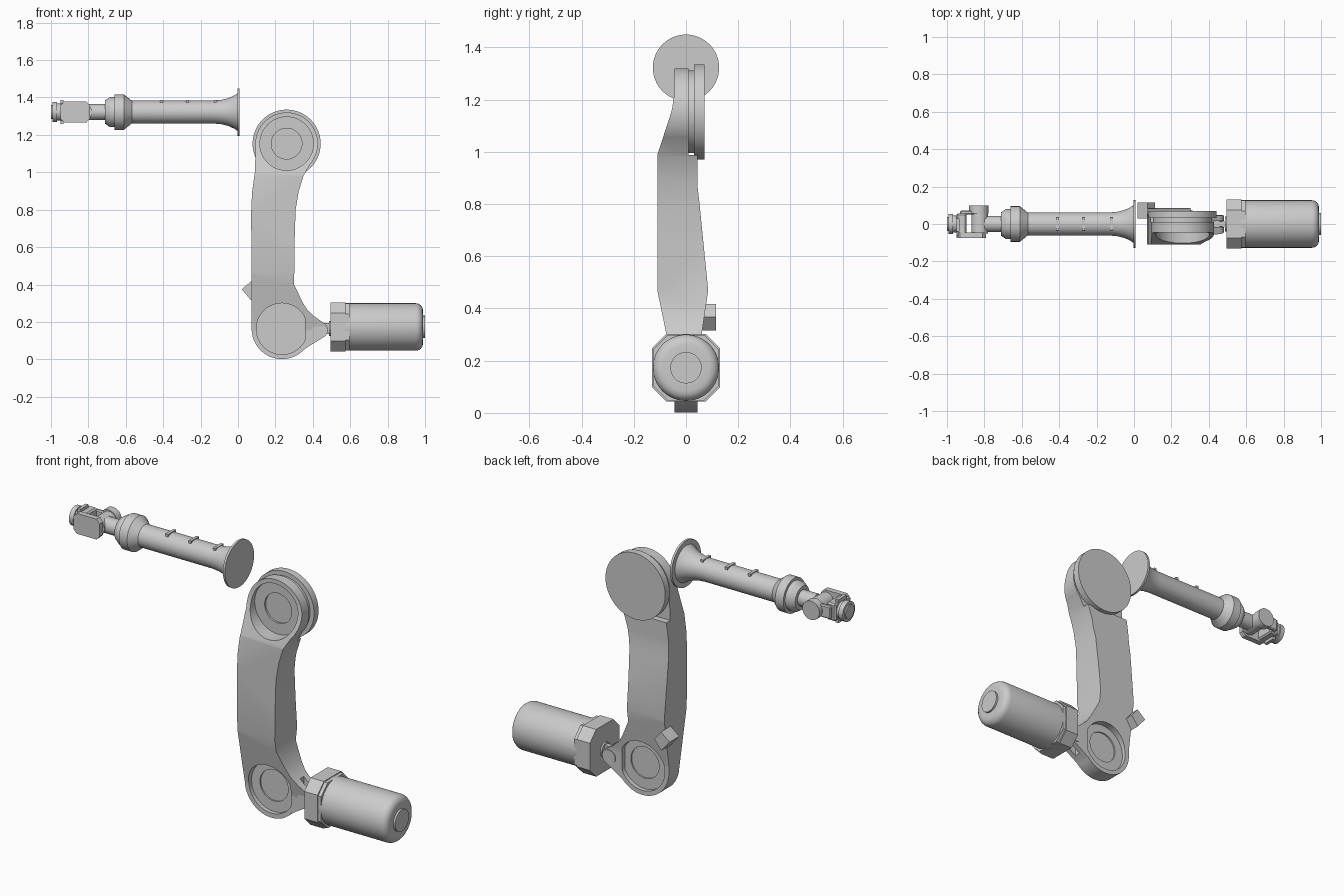
import bpy, bmesh
from math import sin, cos, pi, radians
from mathutils import Vector

if "Cube" in bpy.data.objects:
    bpy.data.objects.remove(bpy.data.objects["Cube"])


def finish(name, bm, smooth=True):
    bmesh.ops.remove_doubles(bm, verts=bm.verts, dist=1e-5)
    bmesh.ops.recalc_face_normals(bm, faces=bm.faces)
    me = bpy.data.meshes.new(name)
    bm.to_mesh(me)
    bm.free()
    ob = bpy.data.objects.new(name, me)
    bpy.context.collection.objects.link(ob)
    if smooth:
        shade(ob)
    return ob


def activate(ob):
    bpy.ops.object.select_all(action='DESELECT')
    ob.select_set(True)
    bpy.context.view_layer.objects.active = ob


def shade(ob):
    activate(ob)
    bpy.ops.object.shade_smooth_by_angle(angle=radians(28))


def arc(cx, cz, r, a0, a1, n):
    return [(cx + r * cos(radians(a0 + (a1 - a0) * i / n)),
             cz + r * sin(radians(a0 + (a1 - a0) * i / n))) for i in range(n + 1)]


def circle(cx, cz, r, n=64):
    return arc(cx, cz, r, 0, 360, n)[:-1]


def prism(name, pts, a, b, axis='y', smooth=True):
    """Extrude a 2D outline: (x,z) along y, or (y,z) along x."""
    bm = bmesh.new()
    place = {'y': lambda p, t: (p[0], t, p[1]), 'x': lambda p, t: (t, p[0], p[1])}[axis]
    lo = [bm.verts.new(place(p, a)) for p in pts]
    hi = [bm.verts.new(place(p, b)) for p in pts]
    bm.faces.new(lo)
    bm.faces.new(hi)
    for i in range(len(pts)):
        j = (i + 1) % len(pts)
        bm.faces.new((lo[i], lo[j], hi[j], hi[i]))
    return finish(name, bm, smooth)


def lathe(name, prof, z, n=48):
    """Spin an (x, radius) profile about a line along x."""
    bm = bmesh.new()
    rings = [[bm.verts.new((x, r * cos(2 * pi * i / n), z + r * sin(2 * pi * i / n)))
              for i in range(n)] for x, r in prof]
    for p, q in zip(rings, rings[1:]):
        for i in range(n):
            j = (i + 1) % n
            bm.faces.new((p[i], p[j], q[j], q[i]))
    bm.faces.new(rings[0])
    bm.faces.new(rings[-1])
    return finish(name, bm)


def box(name, x0, x1, y0, y1, z0, z1, bevel=0):
    bm = bmesh.new()
    bmesh.ops.create_cube(bm, size=1)
    for v in bm.verts:
        v.co = Vector(((x0 + x1) / 2 + v.co.x * (x1 - x0), (y0 + y1) / 2 + v.co.y * (y1 - y0),
                       (z0 + z1) / 2 + v.co.z * (z1 - z0)))
    if bevel:
        bmesh.ops.bevel(bm, geom=list(bm.edges), offset=bevel, segments=1, affect='EDGES')
    return finish(name, bm, False)


def boolean(ob, cutter, op='DIFFERENCE'):
    m = ob.modifiers.new('cut', 'BOOLEAN')
    m.object, m.operation, m.solver = cutter, op, 'EXACT'
    cutter.hide_render = True
    activate(ob)
    bpy.ops.object.modifier_apply(modifier=m.name)
    bpy.data.objects.remove(cutter)


# Upper arm: front outline intersected with side outline
TX, TZ, BX, BZ = 0.26, 1.153, 0.235, 0.163
PX, PZ = 0.435, 0.157
front = (arc(TX, TZ, 0.167, -42, 188, 40) + [(0.09, 1.0), (0.075, 0.89), (0.07, 0.78), (0.073, 0.45)]
         + arc(BX, BZ, 0.162, 180, 318, 28) + arc(PX, PZ, 0.045, -65, 60, 14)
         + [(0.41, 0.228), (0.37, 0.265), (0.345, 0.305), (0.30, 0.40), (0.303, 0.64),
            (0.308, 0.8), (0.325, 0.9), (0.35, 0.98)])
side = [(-0.045, -0.1), (0.045, -0.1), (0.045, 0.2), (0.06, 0.30), (0.085, 0.47), (0.052, 0.80),
        (0.045, 0.86), (0.045, 0.988), (0.01, 0.988), (0.01, 1.5), (-0.045, 1.5), (-0.045, 1.22),
        (-0.053, 1.165), (-0.065, 1.125), (-0.11, 0.988), (-0.11, 0.47), (-0.075, 0.30), (-0.045, 0.155)]
arm = prism('upper_arm', front, -0.3, 0.3, smooth=False)
boolean(arm, prism('side_cutter', side, -1, 1, 'x', False), 'INTERSECT')

# Bearing pockets: front top, and both sides at the bottom
boolean(arm, prism('top_pocket', circle(TX, TZ, 0.143), -0.3, -0.022, smooth=False))
boolean(arm, prism('top_bore', circle(TX, TZ, 0.082), -0.3, -0.012, smooth=False))
low = [(min(x, 0.358), z) for x, z in circle(BX, BZ, 0.137)]
for s in (-1, 1):
    boolean(arm, prism('low_pocket', low, s * 0.022, s * 0.3, smooth=False))
    boolean(arm, prism('low_bore', circle(BX, BZ + 0.007, 0.086), s * 0.014, s * 0.3, smooth=False))
boolean(arm, box('ear_slot', 0.39, 0.6, -0.016, 0.016, 0.05, 0.3))
shade(arm)

# Elbow discs behind the top of the arm
prism('elbow_spacer', circle(TX, TZ, 0.158), 0.008, 0.032)
prism('elbow_disc', circle(TX, TZ, 0.182), 0.031, 0.07)
prism('elbow_pin', circle(PX, PZ, 0.038, 32), -0.049, 0.049)

# Cable bracket on the lower arm
prism('arm_bracket', [(0.02, 0.375), (0.072, 0.418), (0.113, 0.368), (0.07, 0.315)],
      0.03, 0.115, smooth=False)

# Motor with octagonal mount
MZ = 0.173


def octagon(h, c):
    q = [(h, c), (c, h), (-c, h), (-h, c), (-h, -c), (-c, -h), (c, -h), (h, -c)]
    return [(y, MZ + z) for y, z in q]


prism('motor_mount', octagon(0.13, 0.075), 0.495, 0.576, 'x', False)
prism('motor_mount_step', octagon(0.125, 0.07), 0.575, 0.595, 'x', False)
lathe('motor_body', [(0.57, 0.127), (0.952, 0.127), (0.966, 0.124), (0.978, 0.116), (0.986, 0.104),
                     (0.989, 0.09), (0.989, 0.06), (1.0, 0.06)], MZ, 64)
lathe('motor_rod_flange', [(0.486, 0.04), (0.496, 0.04)], MZ - 0.008, 24)
box('motor_rod', 0.43, 0.497, -0.014, 0.014, 0.135, 0.195)

# Forearm tube with flared flange and collar
FZ = 1.322
lathe('forearm', [(-0.80, 0.043), (-0.71, 0.043), (-0.71, 0.063), (-0.685, 0.08), (-0.66, 0.08),
                  (-0.66, 0.095), (-0.61, 0.095), (-0.568, 0.061), (-0.135, 0.061), (-0.09, 0.065),
                  (-0.05, 0.075), (-0.02, 0.089), (-0.003, 0.10), (-0.003, 0.127), (0.009, 0.127),
                  ], FZ, 64)
# Small cable loops along the tube
for x in (-0.41, -0.27, -0.12):
    for s in (-1, 1):
        box('cable_loop_post', x - 0.008, x + 0.008, s * 0.028 - 0.006, s * 0.028 + 0.006,
            FZ + 0.04, FZ + 0.064)
    box('cable_loop_bar', x - 0.008, x + 0.008, -0.034, 0.034, FZ + 0.056, FZ + 0.065)

# Wrist: fork, pivot and tool flange
cheek = [(-0.95, -0.035), (-0.93, -0.056), (-0.81, -0.056), (-0.79, -0.035),
         (-0.79, 0.035), (-0.81, 0.056), (-0.93, 0.056), (-0.95, 0.035)]
prism('wrist_cheek', [(x, FZ + z) for x, z in cheek], -0.076, -0.045, smooth=False)
box('wrist_base', -0.95, -0.895, -0.07, 0.056, FZ - 0.048, FZ + 0.048, 0.008)
box('wrist_back_link', -0.93, -0.83, 0.05, 0.072, FZ - 0.035, FZ + 0.035, 0.006)
prism('wrist_pivot', circle(-0.825, FZ, 0.045, 40), -0.05, 0.06)
prism('wrist_cap', circle(-0.83, FZ, 0.052, 40), 0.056, 0.098)
for s in (-1, 1):
    box('wrist_tab', -0.95, -0.932, -0.04, 0.03, FZ + s * 0.054 - 0.01, FZ + s * 0.054 + 0.01)
lathe('tool_flange', [(-1.0, 0.038), (-0.993, 0.038), (-0.993, 0.028), (-1.0, 0.028)][:2] +
      [(-0.993, 0.054), (-0.967, 0.054), (-0.967, 0.046), (-0.945, 0.046)], FZ, 40)
